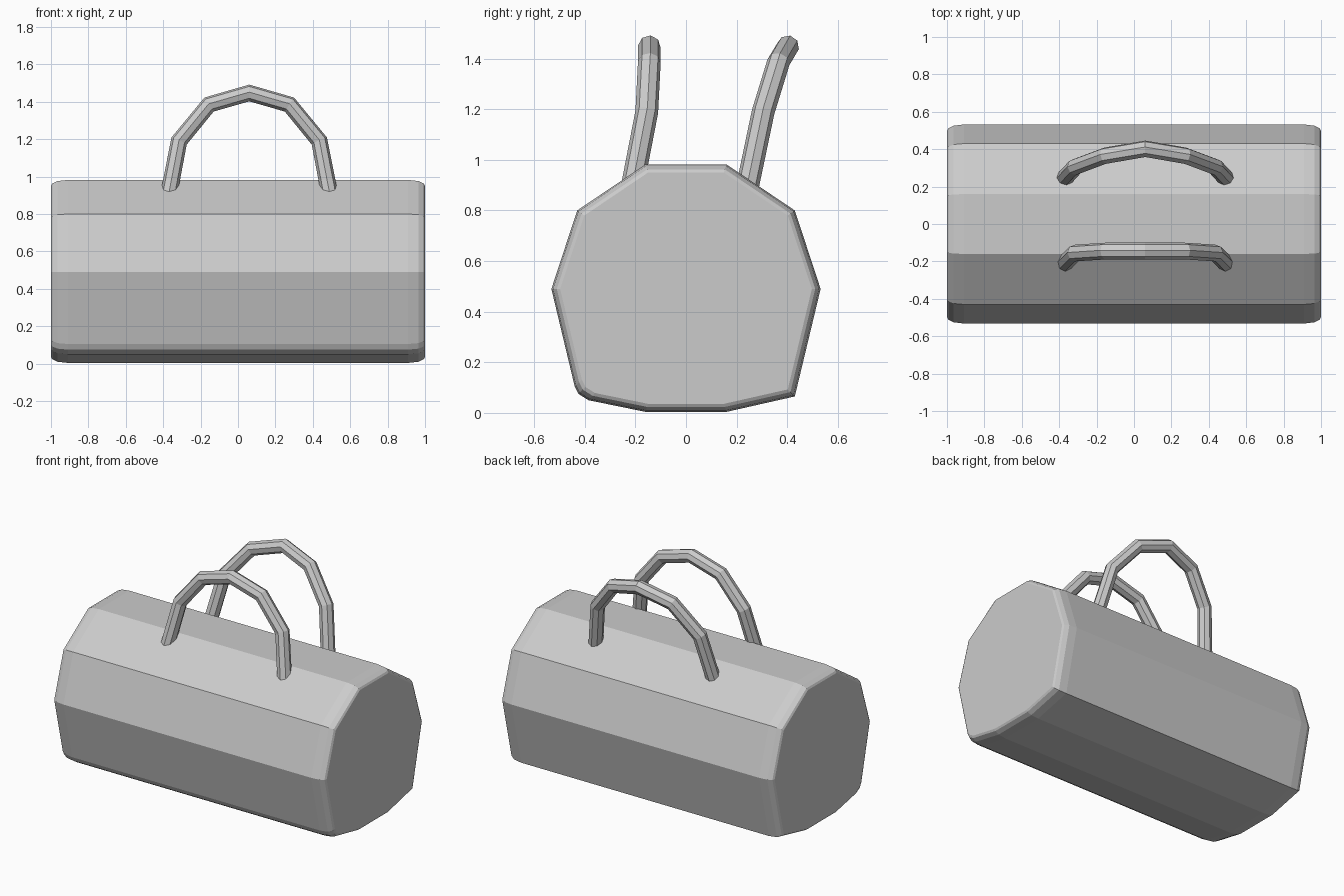
import bpy, bmesh

if "Cube" in bpy.data.objects:
    bpy.data.objects.remove(bpy.data.objects["Cube"])

# Bag body: ten-sided section lofted along x, rounded at both ends
profile = [(0.16, 0.982), (0.43, 0.80), (0.532, 0.49), (0.43, 0.065), (0.16, 0.004),
           (-0.16, 0.004), (-0.385, 0.05), (-0.425, 0.075), (-0.44, 0.105),
           (-0.532, 0.49), (-0.43, 0.80), (-0.16, 0.982)]
stations = [(-1.0, 0.935), (-0.993, 0.96), (-0.965, 0.988), (-0.91, 1.0)]
stations += [(-x, s) for x, s in reversed(stations)]
MID_Z = 0.492

bm = bmesh.new()
rings = [[bm.verts.new((x, y * s, MID_Z + (z - MID_Z) * s)) for y, z in profile]
         for x, s in stations]
n = len(profile)
for a, b in zip(rings, rings[1:]):
    for i in range(n):
        j = (i + 1) % n
        bm.faces.new((a[i], a[j], b[j], b[i]))
bm.faces.new(rings[0])
bm.faces.new(rings[-1])
bmesh.ops.recalc_face_normals(bm, faces=bm.faces)
for v in bm.verts:
    v.co.z = max(v.co.z, 0.0)
mesh = bpy.data.meshes.new("bag_body")
bm.to_mesh(mesh)
bm.free()
bpy.context.collection.objects.link(bpy.data.objects.new("bag_body", mesh))


# Carry handles: eight-sided tubes, mirrored about x = 0.06
def handle(name, half):
    points = [(0.06 - dx, y, z) for dx, y, z in half]
    points += [(0.06 + dx, y, z) for dx, y, z in reversed(half[:-1])]
    curve = bpy.data.curves.new(name, 'CURVE')
    curve.dimensions = '3D'
    curve.bevel_depth = 0.045
    curve.bevel_resolution = 2
    curve.use_fill_caps = True
    spline = curve.splines.new('POLY')
    spline.points.add(len(points) - 1)
    for p, co in zip(spline.points, points):
        p.co = (*co, 1)
    spline.use_smooth = False
    bpy.context.collection.objects.link(bpy.data.objects.new(name, curve))


handle("front_handle", [(0.435, -0.215, 0.88), (0.375, -0.155, 1.19),
                        (0.215, -0.145, 1.385), (0.0, -0.145, 1.447)])
handle("back_handle", [(0.435, 0.24, 0.88), (0.375, 0.305, 1.19),
                       (0.215, 0.365, 1.385), (0.0, 0.402, 1.447)])
